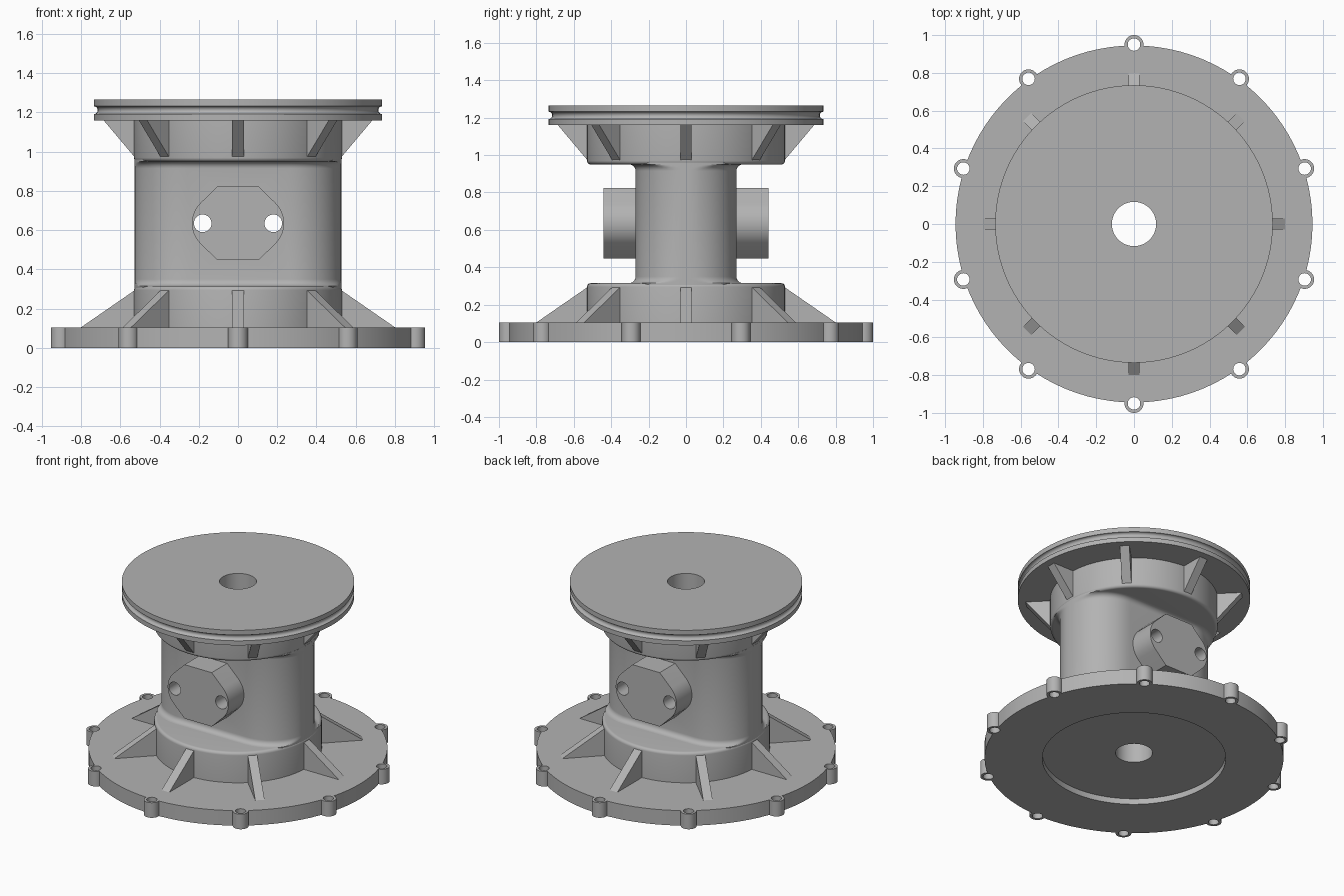
import bpy, bmesh
from math import sin, cos, pi, radians, hypot

if "Cube" in bpy.data.objects:
    bpy.data.objects.remove(bpy.data.objects["Cube"])

GREY = (0.45, 0.45, 0.45, 1)
metal = bpy.data.materials.new("cast grey")
metal.use_nodes = True
metal.diffuse_color = GREY
metal.node_tree.nodes["Principled BSDF"].inputs["Base Color"].default_value = GREY

BORE, HUB, STEPS = 0.117, 0.53, 96
BOSS_Z = 0.635


def finish(name, bm):
    bmesh.ops.recalc_face_normals(bm, faces=bm.faces)
    mesh = bpy.data.meshes.new(name)
    bm.to_mesh(mesh)
    bm.free()
    obj = bpy.data.objects.new(name, mesh)
    bpy.context.collection.objects.link(obj)
    mesh.materials.append(metal)
    return obj


def smooth(obj):
    bpy.ops.object.select_all(action="DESELECT")
    obj.select_set(True)
    bpy.context.view_layer.objects.active = obj
    bpy.ops.object.shade_smooth_by_angle(angle=radians(30))


def loft(bm, rings, closed=False):
    """Skin a stack of equal rings; cap the ends unless the stack closes on itself."""
    rows = [[bm.verts.new(p) for p in ring] for ring in rings]
    n = len(rows[0])
    for a, b in zip(rows, rows[1:] + rows[:1] if closed else rows[1:]):
        for i in range(n):
            j = (i + 1) % n
            bm.faces.new((a[i], a[j], b[j], b[i]))
    if not closed:
        bm.faces.new(rows[0][::-1])
        bm.faces.new(rows[-1])


def lathe(name, profile):
    """Turn a closed (radius, height) profile about the z axis."""
    bm = bmesh.new()
    angles = [2 * pi * i / STEPS for i in range(STEPS)]
    loft(bm, [[(r * cos(a), r * sin(a), z) for a in angles] for r, z in profile], True)
    return finish(name, bm)


def circle(x, y, r, n=32):
    return [(x + r * cos(2 * pi * i / n), y + r * sin(2 * pi * i / n)) for i in range(n)]


def prisms(name, outlines, low, high, along_y=False):
    """Extrude outlines upwards, or along y when they are (x, z) outlines."""
    bm = bmesh.new()
    for outline in outlines:
        loft(bm, [[(u, d, v) if along_y else (u, v, d) for u, v in outline]
                  for d in (low, high)])
    return finish(name, bm)


def combine(target, tool, operation):
    mod = target.modifiers.new(operation, "BOOLEAN")
    mod.operation, mod.solver, mod.object = operation, "EXACT", tool
    bpy.context.view_layer.objects.active = target
    bpy.ops.object.modifier_apply(modifier=mod.name)
    bpy.data.objects.remove(tool)


def arc(cx, cz, r, start, end, n=8):
    steps = [radians(start + (end - start) * i / n) for i in range(n + 1)]
    return [(cx + r * cos(a), cz + r * sin(a)) for a in steps]


# Base flange with a shallow recess underneath and ten drilled lugs
base = lathe("base_flange", [(BORE, 0.04), (0.58, 0.04), (0.58, 0),
                             (0.945, 0), (0.945, 0.105), (BORE, 0.105)])
lug_centres = [(0.95 * cos(a), 0.95 * sin(a))
               for a in (pi / 2 + i * pi / 5 for i in range(10))]
combine(base, prisms("lugs", [circle(x, y, 0.05) for x, y in lug_centres], 0, 0.105), "UNION")
combine(base, prisms("bolt_holes", [circle(x, y, 0.033) for x, y in lug_centres], -0.1, 0.3),
        "DIFFERENCE")
smooth(base)

# Round hubs, each with a softened edge towards the column
smooth(lathe("lower_hub", [(BORE, 0.1), (HUB, 0.1)] + arc(HUB - 0.02, 0.295, 0.02, 0, 90, 5)
             + [(BORE, 0.315)]))
smooth(lathe("upper_hub", [(BORE, 0.95)] + arc(HUB - 0.02, 0.97, 0.02, -90, 0, 5)
             + [(HUB, 1.165), (BORE, 1.165)]))

# Top flange with a rounded groove in its rim
groove = arc(0.735, 1.212, 0.02, 270, 90, 10)
smooth(lathe("top_flange", [(BORE, 1.16), (0.735, 1.16)] + groove
             + [(0.735, 1.265), (BORE, 1.265)]))


# Oblong column, flared by fillets where it meets the hubs
def oblong(offset, z):
    ring = []
    for side in (0, 180):
        cx = 0.26 if side == 0 else -0.26
        for x, y in arc(cx, 0, 0.27 + offset, side - 90, side + 90, 32):
            k = min(1, (HUB - 0.002) / hypot(x, y))
            ring.append((x * k, y * k, z))
    return ring


fillet = 0.035
levels = [(fillet, 0.305)]
levels += [(fillet * (1 - sin(t)), 0.315 + fillet * (1 - cos(t)))
           for t in (pi / 2 * i / 6 for i in range(7))]
levels += [(o, 1.265 - z) for o, z in reversed(levels)]
bm = bmesh.new()
loft(bm, [oblong(o, z) for o, z in levels])
column = finish("column", bm)

# Port bosses: flat top and bottom, sloped shoulders, rounded sides
right = arc(0.09, BOSS_Z, 0.145, -45, 45, 12)
half = [(0.105, BOSS_Z - 0.188)] + right + [(0.105, BOSS_Z + 0.188)]
outline = half + [(-x, z) for x, z in reversed(half)]
combine(column, prisms("port_bosses", [outline], -0.44, 0.44, True), "UNION")
combine(column, prisms("port_holes", [circle(s * 0.18, BOSS_Z, 0.045) for s in (-1, 1)],
                       -0.6, 0.6, True), "DIFFERENCE")
combine(column, prisms("bore", [circle(0, 0, BORE, STEPS)], 0.2, 1.1), "DIFFERENCE")
smooth(column)


# Eight triangular ribs around each hub
def ribs(name, profile):
    bm = bmesh.new()
    for i in range(8):
        c, s = cos(i * pi / 4), sin(i * pi / 4)
        loft(bm, [[(r * c - w * s, r * s + w * c, z) for r, z in profile]
                  for w in (-0.03, 0.03)])
    return finish(name, bm)


ribs("lower_ribs", [(0.5, 0.1), (0.807, 0.1), (0.8, 0.105), (0.525, 0.295), (0.5, 0.295)])
ribs("upper_ribs", [(0.5, 0.97), (0.525, 0.97), (0.685, 1.16), (0.685, 1.163), (0.5, 1.163)])
